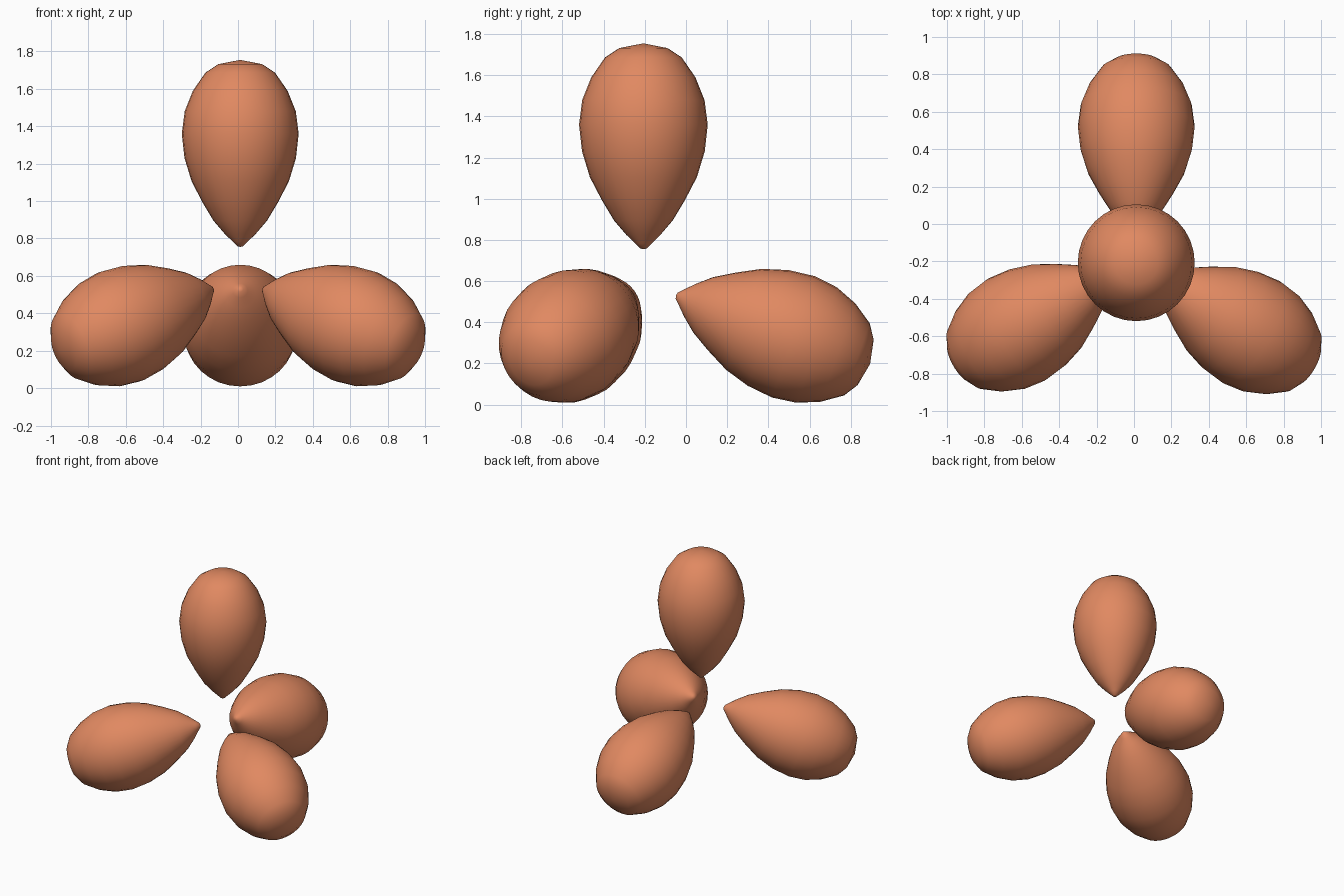
import bpy, bmesh
from math import cos, sin, pi, radians
from mathutils import Vector

if "Cube" in bpy.data.objects:
    bpy.data.objects.remove(bpy.data.objects["Cube"])

SIDES = 32
# teardrop profile: (radius, distance from the tip)
PROFILE = [(0.016, 0.004), (0.04, 0.028), (0.083, 0.07), (0.143, 0.14), (0.2, 0.235),
           (0.26, 0.35), (0.298, 0.475), (0.3125, 0.605), (0.297, 0.725),
           (0.253, 0.835), (0.186, 0.932), (0.117, 0.977)]
GAP = 0.168      # distance from the shared centre to each tip
CENTRE_Z = 0.587

mat = bpy.data.materials.new("terracotta")
mat.diffuse_color = (0.75, 0.25, 0.12, 1)
mat.use_nodes = True
mat.node_tree.nodes["Principled BSDF"].inputs["Base Color"].default_value = mat.diffuse_color


def make_lobe(name, centre, direction):
    """Revolved teardrop pointing its tip at the centre."""
    bm = bmesh.new()
    rings = [[bm.verts.new((r * cos(2 * pi * i / SIDES), r * sin(2 * pi * i / SIDES), GAP + h))
              for i in range(SIDES)] for r, h in PROFILE]
    tip = bm.verts.new((0, 0, GAP))
    end = bm.verts.new((0, 0, GAP + 1.0))
    for i in range(SIDES):
        j = (i + 1) % SIDES
        for a, b in zip(rings, rings[1:]):
            bm.faces.new((a[i], a[j], b[j], b[i]))
        bm.faces.new((tip, rings[0][j], rings[0][i]))
        bm.faces.new((end, rings[-1][i], rings[-1][j]))
    for f in bm.faces:
        f.smooth = True
    mesh = bpy.data.meshes.new(name)
    bm.to_mesh(mesh)
    bm.free()
    mesh.materials.append(mat)
    ob = bpy.data.objects.new(name, mesh)
    ob.location = centre
    ob.rotation_mode = 'QUATERNION'
    ob.rotation_quaternion = Vector((0, 0, 1)).rotation_difference(Vector(direction))
    bpy.context.collection.objects.link(ob)


# upright lobe
make_lobe("top_lobe", (0.012, -0.207, CENTRE_Z), (0, 0, 1))

# three lower lobes, spread in a tetrahedral arrangement
for name, x, y, azimuth in (("back_lobe", 0.012, -0.207, 90),
                            ("left_lobe", 0.003, -0.2, 210),
                            ("right_lobe", -0.003, -0.214, 330)):
    a, tilt = radians(azimuth), radians(-19.47)
    make_lobe(name, (x, y, CENTRE_Z), (cos(tilt) * cos(a), cos(tilt) * sin(a), sin(tilt)))
